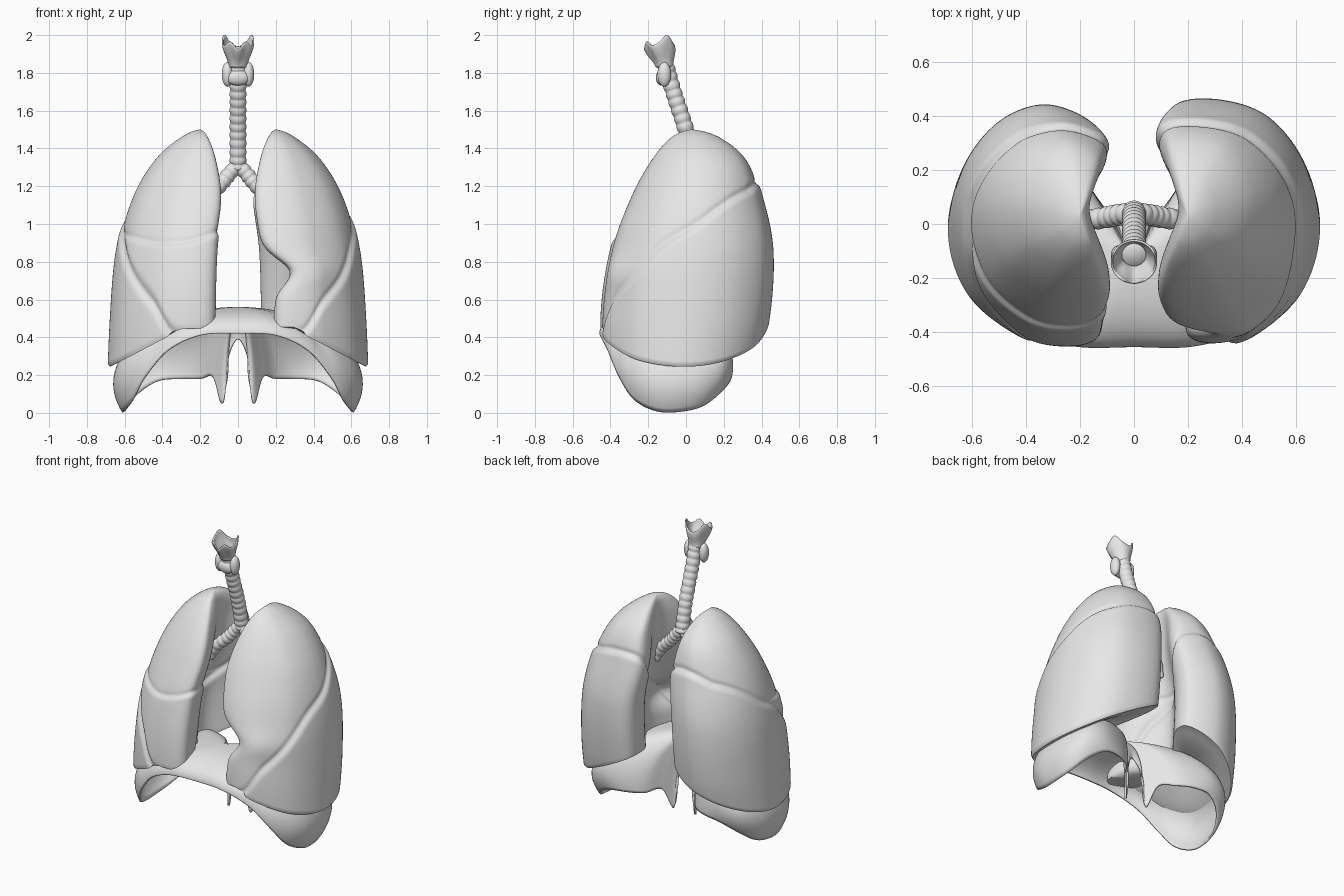
import bpy, bmesh, math
from mathutils import Vector

cube = bpy.data.objects.get("Cube")
if cube:
    bpy.data.objects.remove(cube)

grey = bpy.data.materials.new("pale_grey")
grey.use_nodes = True
grey.diffuse_color = (0.8, 0.8, 0.8, 1)
grey.node_tree.nodes["Principled BSDF"].inputs["Base Color"].default_value = (0.8, 0.8, 0.8, 1)


def spline(pts, t, closed=False):
    """Smooth curve through evenly spaced values, t counted in control points."""
    n = len(pts)
    i = int(math.floor(t)) if closed else min(max(int(t), 0), n - 2)
    f = t - i
    get = (lambda k: pts[k % n]) if closed else (lambda k: pts[min(max(k, 0), n - 1)])
    a, b, c, d = (get(i + k) for k in (-1, 0, 1, 2))
    return b + (c - a) * (0.5 * f) + (a * 2 - b * 5 + c * 4 - d) * (0.5 * f * f) \
        + (b * 3 - a - c * 3 + d) * (0.5 * f ** 3)


def smooth(a, b, x):
    x = min(max((x - a) / (b - a), 0), 1)
    return x * x * (3 - 2 * x)


def bell(x, width):
    return math.exp(-(x / width) ** 2)


def skin(rings, start=None, end=None):
    """Join rings of points into a tube, closing ends to a point where given."""
    bm = bmesh.new()
    rows = [[bm.verts.new(p) for p in ring] for ring in rings]
    n = len(rows[0])
    for a, b in zip(rows, rows[1:]):
        for i in range(n):
            bm.faces.new((a[i], a[(i + 1) % n], b[(i + 1) % n], b[i]))
    for tip, row in ((start, rows[0]), (end, rows[-1])):
        if tip is not None:
            v = bm.verts.new(tip)
            for i in range(n):
                bm.faces.new((row[i], row[(i + 1) % n], v))
    bmesh.ops.recalc_face_normals(bm, faces=bm.faces)
    return bm


def finish(name, bm, thickness=0):
    mesh = bpy.data.meshes.new(name)
    bm.to_mesh(mesh)
    bm.free()
    mesh.materials.append(grey)
    mesh.shade_smooth()
    ob = bpy.data.objects.new(name, mesh)
    bpy.context.collection.objects.link(ob)
    if thickness:
        mod = ob.modifiers.new("thickness", "SOLIDIFY")
        mod.thickness = thickness
        mod.offset = 0
    return ob


def section(heel):
    """Lung outline, u from middle to side, v from front to back, heel the rear inner corner."""
    return [Vector(p) for p in (
        (0, .14), (.045, .025), (.28, 0), (.56, .05), (.86, .22), (1, .5), (.92, .75),
        (.7, .93), (.4, 1), (.1, heel + .12), (0, heel), (.02, .6), (.025, .38))]


# Extents from apex down, evenly spaced in the square root of depth
OUTER = [.2, .3, .438, .556, .633, .665, .68]
INNER = [.2, .16, .115, .085, .115, .125, .13]
FRONT = [.03, -.075, -.18, -.29, -.39, -.44, -.42]
BACK = [.03, .17, .305, .378, .432, .412, .32]
HOLLOW = [0, .05, .15, .23, .3, .3, .25]
APEX = 1.5


def lung_point(uv, z, left):
    w = math.sqrt(max(APEX - z, 0)) / 0.2
    u, v = uv
    u += spline(HOLLOW, w) * bell(v - .51, .22) * (1 - u)
    xi, xo, yf, yb = (spline(t, w) for t in (INNER, OUTER, FRONT, BACK))
    yb += (.012 if left else -.004) * smooth(0, 3, w)
    x, y = xi + (xo - xi) * u, yf + (yb - yf) * v
    if left:  # hollow for the heart in the front inner edge
        dent = .15 * bell(z - .74, .1) + .06 * smooth(.75, .55, z)
        x += dent * smooth(.6, .3, v) * max(1 - u, 0) ** 1.5
    return Vector((x, y, z))


def base_height(p):
    """Lower edge of a lung: low at the side, high inside, level in front."""
    z = .24 + .55 * max(.685 - p.x, 0)
    return z + (min(z, .455) - z) * smooth(-.1, -.38, p.y)


def make_lung(name, left):
    around, high, caps = 220, 160, 16
    outline = section(.87 if left else .81)
    uvs = [spline(outline, i * len(outline) / around, True) for i in range(around)]
    rim_z = [base_height(lung_point(uv, .4, left)) for uv in uvs]
    body = []
    for j in range(high):
        s = math.sin(j / high * math.pi / 2)
        body.append([lung_point(uv, zb + (APEX - zb) * s, left) for uv, zb in zip(uvs, rim_z)])
    # Base that sits on the dome, slightly full near its edge
    centre = Vector((.43, 0, .46))
    base = []
    for j in range(1, caps):
        k = j / caps
        base.append([Vector((*(centre.xy.lerp(p.xy, k)),
                             centre.z + (p.z - centre.z) * k ** 1.2 - .12 * k * k * (1 - k)))
                     for p in body[0]])
    bm = skin(base + body, centre, (.2, .03, APEX))

    # Fissures between the lobes: a groove with a slightly prouder lower lobe
    oblique = Vector((-.363, -.934, 1)).normalized()
    bm.normal_update()
    moves = []
    for v in bm.verts:
        x, y, z = v.co
        level = (.725 if left else .705) + .07 * smooth(.1, -.15, y) \
            - .08 * smooth(.46, .34, x) * smooth(-.1, -.3, y) \
            + (.36 if left else .5) * smooth(.1, .35, y) * max(.42 - x, 0)
        d = (v.co - Vector((0, 0, level))).dot(oblique)
        push = .013 * smooth(.02, -.04, d) - .010 * bell(d, .016)
        if not left and d > 0:
            h = z - .9 - .9 * (x - .37) ** 2
            push -= .009 * bell(h, .016) * smooth(0, .03, d)
            push += .012 * smooth(.03, -.03, h) * smooth(0, .05, d) * smooth(0, -.2, y)
        moves.append((v, v.normal * push * smooth(0, .4, v.normal.z + 1)))
    for v, m in moves:
        v.co += m
    if not left:
        for v in bm.verts:
            v.co.x *= -1
        bmesh.ops.reverse_faces(bm, faces=bm.faces)
    ob = finish(name, bm)
    bpy.ops.object.select_all(action="DESELECT")
    ob.select_set(True)
    bpy.context.view_layer.objects.active = ob
    bpy.ops.object.shade_smooth_by_angle(angle=math.radians(60))


make_lung("left_lung", True)
make_lung("right_lung", False)

# Diaphragm: arched dome with side flaps and two rear tails
HALF = [(0, -.45, .42), (.2, -.45, .41), (.37, -.41, .33), (.49, -.35, .19), (.555, -.27, .07),
        (.6, -.15, .01), (.605, -.02, .01), (.58, .09, .04), (.52, .18, .11), (.42, .23, .17),
        (.3, .22, .18), (.2, .17, .18), (.13, .08, .19), (.085, .02, .05), (.06, .01, .16),
        (.05, 0, .3), (0, -.02, .39)]
rim = [Vector(p) for p in HALF] + [Vector((-x, y, z)) for x, y, z in HALF[-2:0:-1]]
rim = [spline(rim, i / 8, True) for i in range(len(rim) * 8)]
crown = Vector((0, -.16, .555))
rings = []
for j in range(1, 33):
    ring = []
    for p in rim:  # walls bulge out at the sides only
        side = smooth(.42, .6, abs(p.x)) if p.y < -.16 else smooth(.2, .55, abs(p.x))
        limit = math.radians(90 + 22 * side)
        a = limit * j / 32
        f = math.sin(a) / math.sin(limit)
        h = (math.cos(a) - math.cos(limit)) / (1 - math.cos(limit))
        ring.append(Vector((*crown.xy.lerp(p.xy, f), p.z + (crown.z - p.z) * h)))
    rings.append(ring)
finish("diaphragm", skin(rings, crown), .012)


def ringed_tube(name, path, radii, beads, sides=24):
    """Tube along a path with a rounded bulge for every cartilage ring."""
    path = [Vector(p) for p in path]
    steps, n = beads * 8, len(path) - 1
    rings = []
    for j in range(steps + 1):
        t = j / steps * n
        p = spline(path, t)
        ahead = (spline(path, min(t + .02, n)) - spline(path, max(t - .02, 0))).normalized()
        side = ahead.cross(Vector((0, 1, 0))).normalized()
        up = side.cross(ahead)
        r = spline(radii, t) * (.9 + .12 * abs(math.sin(j / 8 * math.pi)))
        rings.append([p + (side * math.cos(q) + up * math.sin(q)) * r
                      for q in (k * math.tau / sides for k in range(sides))])
    finish(name, skin(rings, path[0], path[-1]))


# Windpipe and its two branches
ringed_tube("trachea", [(0, .045, 1.29), (0, .005, 1.48), (0, -.06, 1.68), (0, -.115, 1.86)],
            [.044, .044, .044, .046], 14)
for name, s in (("left_bronchus", 1), ("right_bronchus", -1)):
    ringed_tube(name, [(0, .04, 1.32), (s * .05, .035, 1.26), (s * .1, .025, 1.2),
                       (s * .17, .015, 1.13), (s * .21, .015, 1.03)],
                [.038, .04, .04, .036, .014], 9)


def blob(name, place, size):
    bm = bmesh.new()
    bmesh.ops.create_uvsphere(bm, u_segments=24, v_segments=14, radius=1)
    for v in bm.verts:
        v.co = Vector(place) + Vector(a * b for a, b in zip(v.co, size))
    finish(name, bm)


# Thyroid gland wrapped round the upper windpipe
for name, s in (("left_thyroid_lobe", 1), ("right_thyroid_lobe", -1)):
    blob(name, (s * .056, -.115, 1.792), (.03, .036, .065))
blob("thyroid_bridge", (0, -.13, 1.775), (.065, .03, .042))

# Voice box: flared open cup with a notched, horned rim, heights from front to back
RIM = [1.925, 1.965, 1.945, 1.965, 2.0, 1.96, 1.94]
rings = []
for j in range(13):
    t = j / 12
    ring = []
    for k in range(48):
        q = k / 48 * math.tau
        top = spline(RIM, min(q, math.tau - q) / math.pi * 6)
        r = .046 + .036 * smooth(0, 1, t)
        ring.append(Vector((math.sin(q) * r, -.112 - .028 * t - math.cos(q) * r * .95,
                            1.83 + (top - 1.83) * t)))
    rings.append(ring)
finish("larynx", skin(rings), .008)
